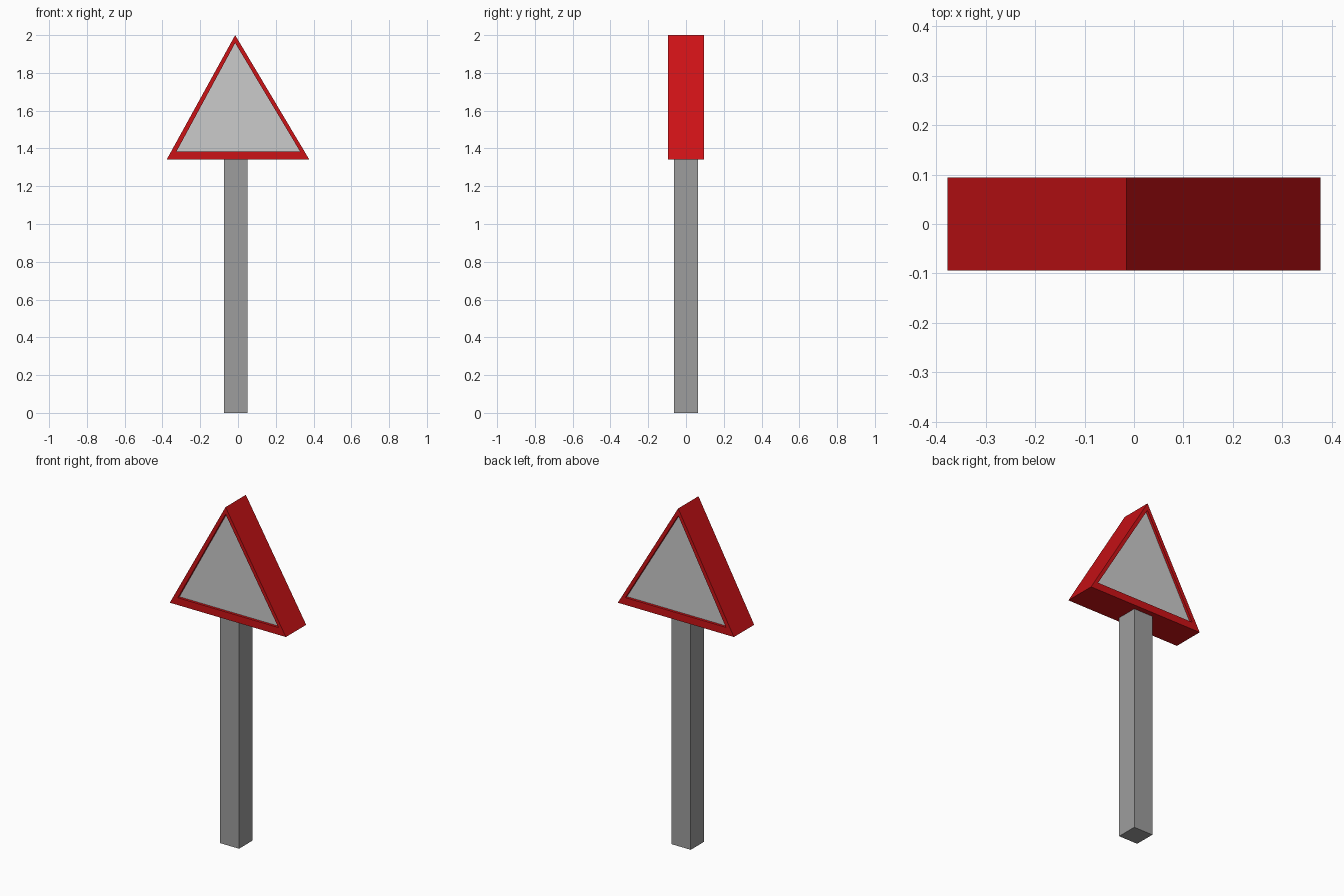
import bpy, bmesh

if "Cube" in bpy.data.objects:
    bpy.data.objects.remove(bpy.data.objects["Cube"])

OUTER = [(-0.377, 1.342), (0.377, 1.342), (-0.015, 2.0)]
INNER = [(-0.325, 1.385), (0.328, 1.385), (-0.015, 1.958)]
HALF_DEPTH = 0.094
PANEL_HALF = 0.079


def material(name, rgb):
    mat = bpy.data.materials.new(name)
    mat.diffuse_color = (*rgb, 1)
    mat.use_nodes = True
    mat.node_tree.nodes["Principled BSDF"].inputs["Base Color"].default_value = mat.diffuse_color
    return mat


def finish(name, bm, mat=None):
    bmesh.ops.recalc_face_normals(bm, faces=bm.faces)
    mesh = bpy.data.meshes.new(name)
    bm.to_mesh(mesh)
    bm.free()
    obj = bpy.data.objects.new(name, mesh)
    bpy.context.collection.objects.link(obj)
    if mat:
        mesh.materials.append(mat)
    return obj


def loop(bm, profile, y):
    return [bm.verts.new((x, y, z)) for x, z in profile]


def bridge(bm, a, b):
    for i in range(len(a)):
        j = (i + 1) % len(a)
        bm.faces.new((a[i], a[j], b[j], b[i]))


# Triangular red frame: closed ring of outer wall, rims and inner wall
bm = bmesh.new()
rings = [loop(bm, p, y) for p, y in (
    (OUTER, -HALF_DEPTH), (OUTER, HALF_DEPTH),
    (INNER, HALF_DEPTH), (INNER, -HALF_DEPTH))]
for k in range(4):
    bridge(bm, rings[k], rings[(k + 1) % 4])
finish("sign_frame", bm, material("red", (0.6, 0.006, 0.008)))

# Grey panel, slightly recessed on both faces
bm = bmesh.new()
front, back = loop(bm, INNER, -PANEL_HALF), loop(bm, INNER, PANEL_HALF)
bridge(bm, front, back)
bm.faces.new(front)
bm.faces.new(back)
finish("sign_panel", bm)

# Square post
bm = bmesh.new()
bmesh.ops.create_cube(bm, size=1)
bmesh.ops.scale(bm, vec=(0.125, 0.125, 1.36), verts=bm.verts)
bmesh.ops.translate(bm, vec=(-0.012, 0, 0.68), verts=bm.verts)
finish("post", bm, material("dark_grey", (0.34, 0.34, 0.34)))
